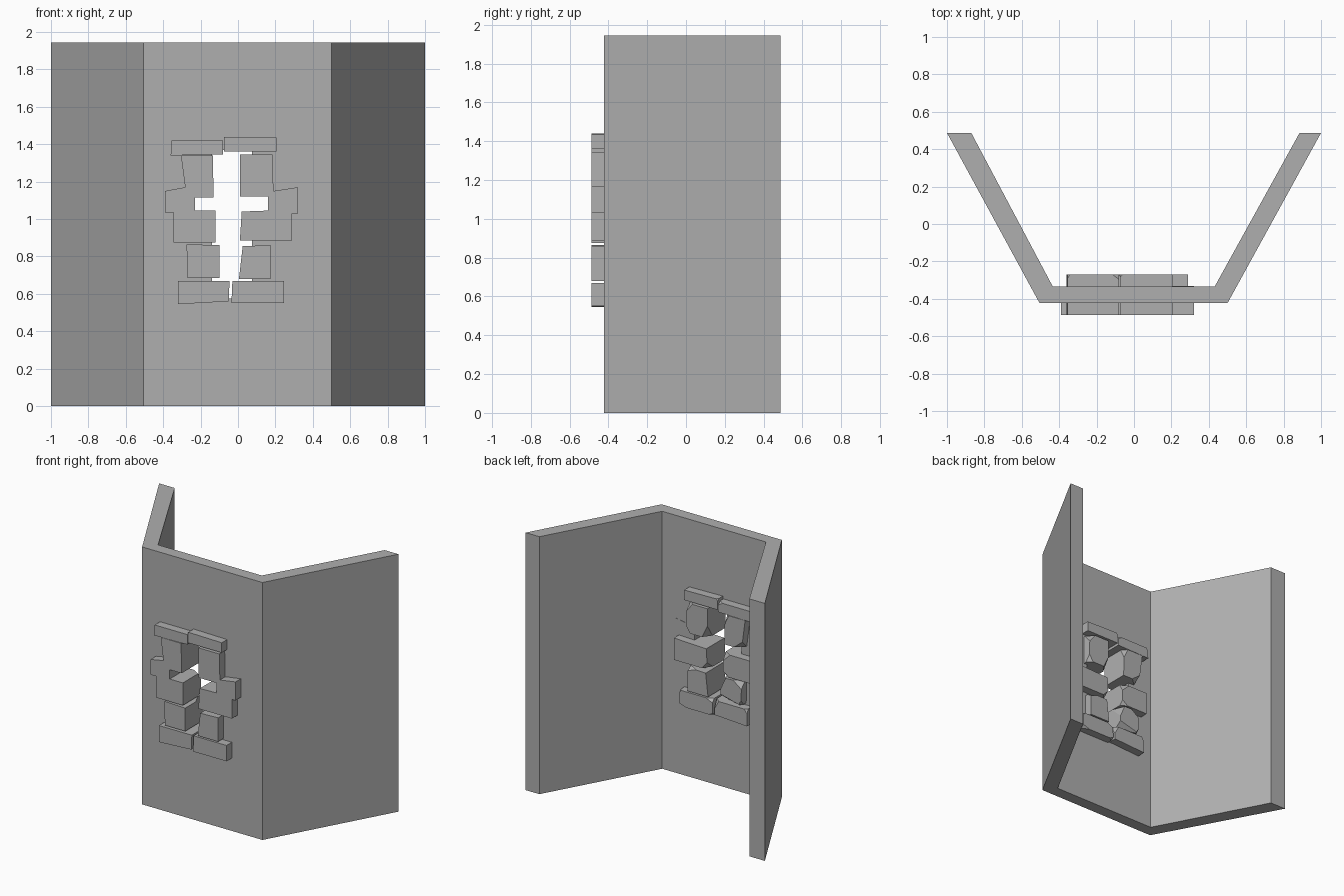
import bpy, bmesh, random
from mathutils import Vector

if "Cube" in bpy.data.objects:
    bpy.data.objects.remove(bpy.data.objects["Cube"])

random.seed(4)
FRONT, BACK = -0.487, -0.27

# Dark grey stone
grey = bpy.data.materials.new("dark_stone")
grey.diffuse_color = (0.43, 0.43, 0.43, 1)
grey.use_nodes = True
grey.node_tree.nodes["Principled BSDF"].inputs["Base Color"].default_value = grey.diffuse_color


def prism(name, pts, axis, lo, hi, chamfer=False):
    """Extrude a 2D outline: axis 'z' uses (x, y) points, axis 'y' uses (x, z) points."""
    def place(p, d):
        return (p[0], p[1], d) if axis == 'z' else (p[0], d, p[1])
    bm = bmesh.new()
    a = [bm.verts.new(place(p, lo)) for p in pts]
    b = [bm.verts.new(place(p, hi)) for p in pts]
    bm.faces.new(a)
    bm.faces.new(b)
    for i in range(len(pts)):
        j = (i + 1) % len(pts)
        bm.faces.new((a[i], a[j], b[j], b[i]))
    bmesh.ops.recalc_face_normals(bm, faces=bm.faces)
    if chamfer:
        rough_back(bm, pts)
    me = bpy.data.meshes.new(name)
    bm.to_mesh(me)
    bm.free()
    me.materials.append(grey)
    ob = bpy.data.objects.new(name, me)
    bpy.context.collection.objects.link(ob)
    return ob


def rough_back(bm, pts):
    """Knock off the corners on the inner side of a stone with slanted cuts."""
    xs, zs = [p[0] for p in pts], [p[1] for p in pts]
    cx, cz = sum(xs) / len(xs), sum(zs) / len(zs)
    small = min(max(xs) - min(xs), max(zs) - min(zs))
    for x, z in pts:
        if random.random() < 0.3:
            continue
        sx = 1 if x > cx else -1
        sz = 1 if z > cz else -1
        n = Vector((sx * random.uniform(0.2, 1), random.uniform(0.4, 0.9),
                    sz * random.uniform(0.2, 1))).normalized()
        co = Vector((x, BACK, z)) - n * small * random.uniform(0.08, 0.2)
        bmesh.ops.bisect_plane(bm, geom=bm.verts[:] + bm.edges[:] + bm.faces[:],
                               plane_co=co, plane_no=n, clear_outer=True)
        rim = [e for e in bm.edges if e.is_boundary]
        if rim:
            bmesh.ops.holes_fill(bm, edges=rim)
    bmesh.ops.recalc_face_normals(bm, faces=bm.faces)


# Three-sided wall
wall = prism("wall", [(-1, 0.487), (-0.505, -0.423), (0.5, -0.423), (1, 0.487), (0.885, 0.487),
                      (0.432, -0.333), (-0.435, -0.333), (-0.87, 0.487)], 'z', 0, 1.945)

# Cross-shaped loophole cut through the middle panel
cutter = prism("loophole_cutter", [(-0.14, 0.575), (0.075, 0.575), (0.075, 1.04), (0.165, 1.04),
                                   (0.165, 1.12), (0.075, 1.12), (0.075, 1.37), (-0.14, 1.37),
                                   (-0.14, 1.12), (-0.235, 1.12), (-0.235, 1.04), (-0.14, 1.04)],
               'y', -0.6, -0.2)
cutter.hide_render = True
mod = wall.modifiers.new("loophole", 'BOOLEAN')
mod.operation, mod.solver, mod.object = 'DIFFERENCE', 'EXACT', cutter
bpy.context.view_layer.objects.active = wall
bpy.ops.object.modifier_apply(modifier=mod.name)
bpy.data.objects.remove(cutter)

# Rough stones framing the loophole, outlines in (x, z)
stones = {
    "lintel_stone_left": [(-0.36, 1.34), (-0.08, 1.345), (-0.08, 1.42), (-0.355, 1.42)],
    "lintel_stone_right": [(-0.075, 1.36), (0.205, 1.36), (0.205, 1.435), (-0.075, 1.44)],
    "upper_stone_left": [(-0.275, 1.115), (-0.13, 1.115), (-0.135, 1.34), (-0.305, 1.34)],
    "upper_stone_right": [(0.01, 1.12), (0.19, 1.12), (0.185, 1.345), (0.01, 1.345)],
    "middle_stone_left": [(-0.345, 0.875), (-0.12, 0.875), (-0.12, 1.045), (-0.345, 1.045)],
    "middle_stone_right": [(0.01, 0.885), (0.29, 0.885), (0.29, 1.05), (0.02, 1.04)],
    "lower_stone_left": [(-0.27, 0.685), (-0.1, 0.685), (-0.1, 0.86), (-0.275, 0.865)],
    "lower_stone_right": [(0.005, 0.68), (0.175, 0.68), (0.175, 0.86), (0.025, 0.855)],
    "sill_stone_left": [(-0.32, 0.545), (-0.05, 0.56), (-0.045, 0.67), (-0.32, 0.67)],
    "sill_stone_right": [(-0.035, 0.55), (0.245, 0.55), (0.245, 0.67), (-0.03, 0.67)],
}
for name, pts in stones.items():
    prism(name, pts, 'y', FRONT, BACK, chamfer=True)

# Shallow stones closing the ends of the cross slot
prism("slot_end_stone_left", [(-0.39, 1.035), (-0.345, 1.035), (-0.345, 1.045), (-0.23, 1.045),
                              (-0.23, 1.115), (-0.275, 1.115), (-0.282, 1.17), (-0.39, 1.15)],
      'y', FRONT, -0.335)
prism("slot_end_stone_right", [(0.29, 1.03), (0.32, 1.03), (0.32, 1.17), (0.19, 1.15),
                               (0.19, 1.12), (0.16, 1.12), (0.16, 1.045), (0.29, 1.05)],
      'y', FRONT, -0.331)
